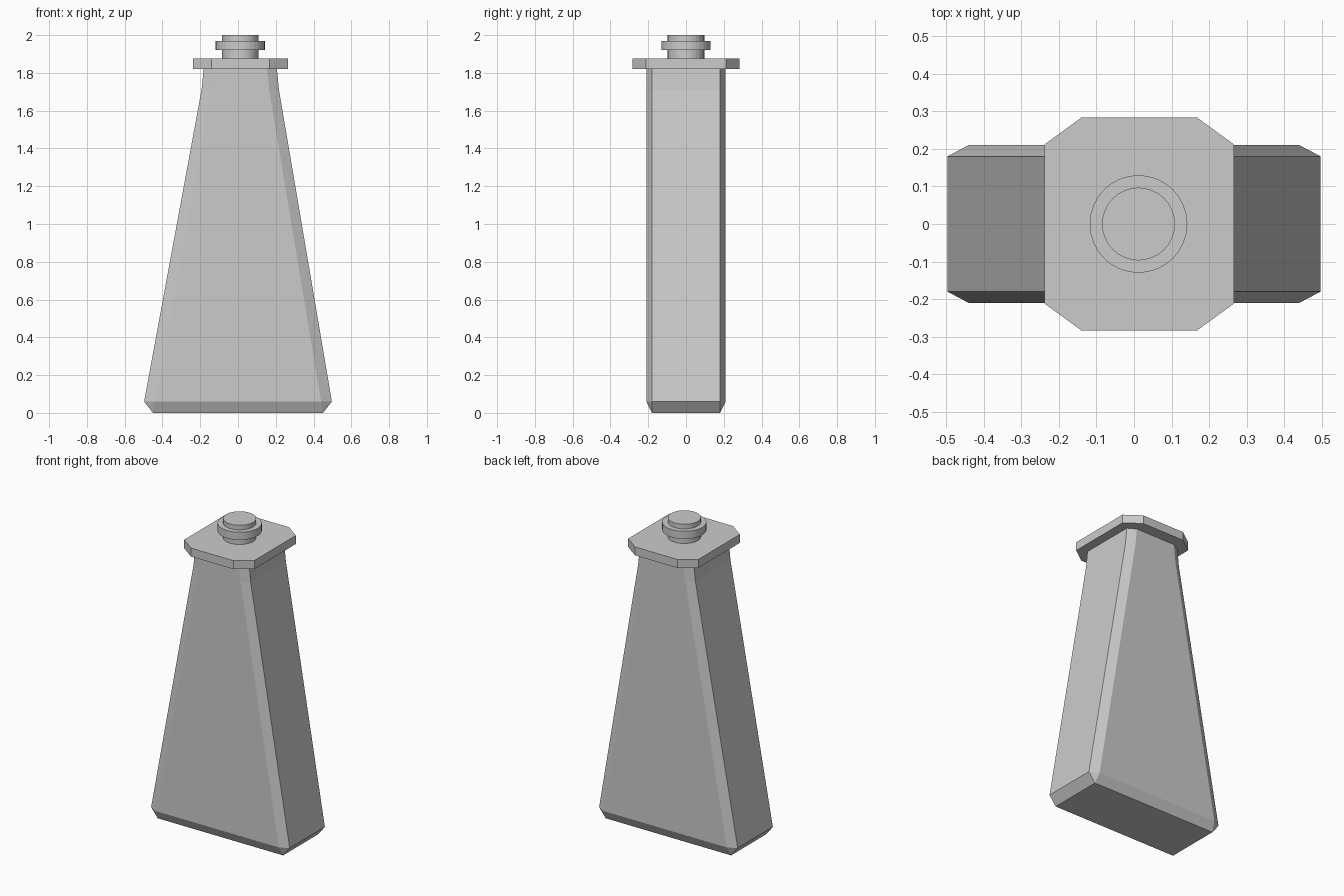
import bpy
import bmesh
import math

cube = bpy.data.objects.get("Cube")
if cube:
    bpy.data.objects.remove(cube, do_unlink=True)

grey = bpy.data.materials.new("plain grey")
grey.use_nodes = True
colour = (0.6, 0.6, 0.6, 1)
grey.diffuse_color = colour
grey.node_tree.nodes["Principled BSDF"].inputs["Base Color"].default_value = colour

AXIS = 0.012  # the neck sits slightly off centre


def octagon(cx, hx, hy, fx, fy, z):
    """Chamfered rectangle: half sizes hx, hy; flat lengths fx, fy (halves)."""
    quarter = [(hx, -fy), (hx, fy), (fx, hy), (-fx, hy)]
    ring = quarter + [(-x, -y) for x, y in quarter]
    return [(cx + x, y, z) for x, y in ring]


def circle(radius, z, sides=32):
    return [(AXIS + radius * math.cos(i * math.tau / sides),
             radius * math.sin(i * math.tau / sides), z) for i in range(sides)]


def loft(name, sections):
    """Skin a stack of matching sections and cap both ends."""
    bm = bmesh.new()
    rings = [[bm.verts.new(p) for p in s] for s in sections]
    for low, high in zip(rings, rings[1:]):
        for i in range(len(low)):
            j = (i + 1) % len(low)
            bm.faces.new((low[i], low[j], high[j], high[i]))
    bm.faces.new(rings[0][::-1])
    bm.faces.new(rings[-1])
    bmesh.ops.remove_doubles(bm, verts=bm.verts, dist=0.0005)
    bmesh.ops.recalc_face_normals(bm, faces=bm.faces)
    mesh = bpy.data.meshes.new(name)
    bm.to_mesh(mesh)
    bm.free()
    mesh.materials.append(grey)
    obj = bpy.data.objects.new(name, mesh)
    bpy.context.collection.objects.link(obj)
    return obj


# Tapered body with chamfered corners and a bevelled foot
loft("tapered_body", [
    octagon(0, 0.45, 0.18, 0.45, 0.18, 0),
    octagon(0, 0.497, 0.21, 0.44, 0.18, 0.06),
    octagon(AXIS, 0.205, 0.21, 0.153, 0.18, 1.71),
    octagon(AXIS, 0.194, 0.21, 0.142, 0.18, 1.82),
])

# Eight-sided plate on top of the body
loft("top_plate", [octagon(AXIS + 0.002, 0.252, 0.284, 0.153, 0.212, z)
                   for z in (1.82, 1.875)])

# Round neck with a wider collar
neck_profile = [(0.097, 1.87), (0.097, 1.92), (0.13, 1.92),
                (0.13, 1.97), (0.097, 1.97), (0.097, 2.0)]
loft("neck_and_collar", [circle(r, z) for r, z in neck_profile])
